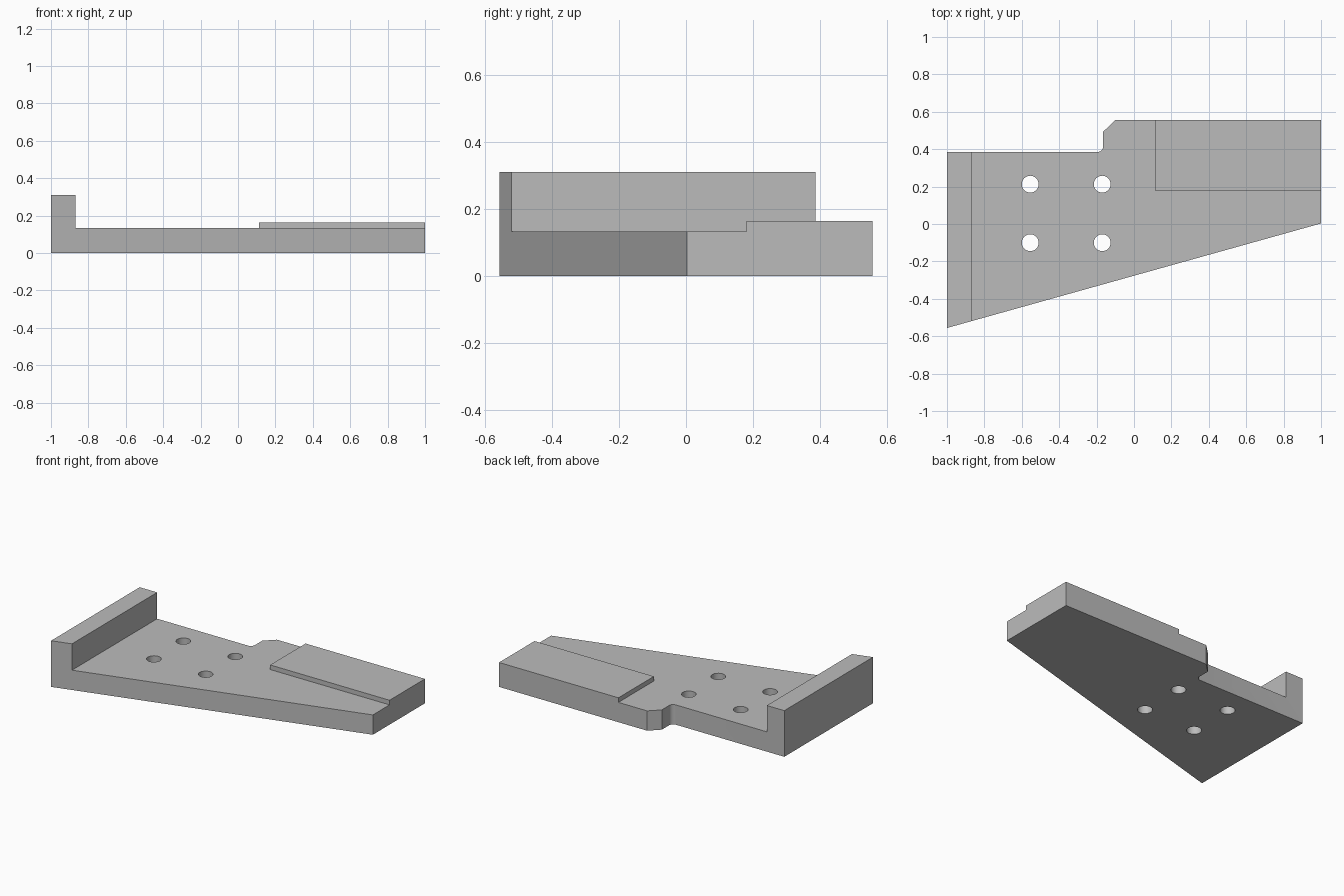
import bpy
import bmesh
from math import cos, sin, pi, radians

cube = bpy.data.objects.get("Cube")
if cube:
    bpy.data.objects.remove(cube, do_unlink=True)

grey = bpy.data.materials.new("plain grey")
grey.use_nodes = True
grey.diffuse_color = (0.5, 0.5, 0.5, 1)
grey.node_tree.nodes["Principled BSDF"].inputs["Base Color"].default_value = (0.5, 0.5, 0.5, 1)


def arc(cx, cy, r, start, end, steps):
    angles = [start + (end - start) * i / steps for i in range(steps + 1)]
    return [(cx + r * cos(a), cy + r * sin(a)) for a in angles]


def prism(name, outline, z0, z1):
    """Extrude a flat outline from z0 to z1."""
    bm = bmesh.new()
    face = bm.faces.new([bm.verts.new((x, y, z0)) for x, y in outline])
    top = bmesh.ops.extrude_face_region(bm, geom=[face])["geom"]
    verts = [g for g in top if isinstance(g, bmesh.types.BMVert)]
    bmesh.ops.translate(bm, vec=(0, 0, z1 - z0), verts=verts)
    bmesh.ops.recalc_face_normals(bm, faces=bm.faces)
    mesh = bpy.data.meshes.new(name)
    bm.to_mesh(mesh)
    bm.free()
    mesh.materials.append(grey)
    obj = bpy.data.objects.new(name, mesh)
    bpy.context.collection.objects.link(obj)
    return obj


def cut(target, cutter):
    cutter.hide_render = True
    mod = target.modifiers.new("cut", "BOOLEAN")
    mod.operation = "DIFFERENCE"
    mod.solver = "EXACT"
    mod.object = cutter
    bpy.context.view_layer.objects.active = target
    bpy.ops.object.modifier_apply(modifier=mod.name)
    bpy.data.objects.remove(cutter, do_unlink=True)


# Full-height blank: tapered front, stepped back with a fillet and a chamfer
outline = [(-1, -0.556), (1, 0.003), (1, 0.556), (-0.1, 0.556), (-0.165, 0.493)]
outline += arc(-0.195, 0.415, 0.03, 0, -pi / 2, 8)
outline += [(-1, 0.385)]
bracket = prism("bracket_plate", outline, 0, 0.31)

# Plate surface, leaving the end wall and the raised pad
cut(bracket, prism("plate_cutter", [(-0.87, -1), (1.2, -1), (1.2, 0.18), (0.113, 0.18),
                                    (0.113, 1), (-0.87, 1)], 0.133, 0.5))

# Top of the raised pad
cut(bracket, prism("pad_cutter", [(0, 0.1), (1.3, 0.1), (1.3, 1.1), (0, 1.1)], 0.164, 0.6))

# Four through holes
for x in (-0.555, -0.17):
    for y in (-0.1, 0.213):
        cut(bracket, prism("hole_cutter", arc(x, y, 0.045, 0, 2 * pi, 32)[:-1], -0.1, 0.3))

# Smooth hole walls and fillet, sharp edges elsewhere
bpy.ops.object.select_all(action="DESELECT")
bracket.select_set(True)
bpy.context.view_layer.objects.active = bracket
bpy.ops.object.shade_smooth_by_angle(angle=radians(30))
